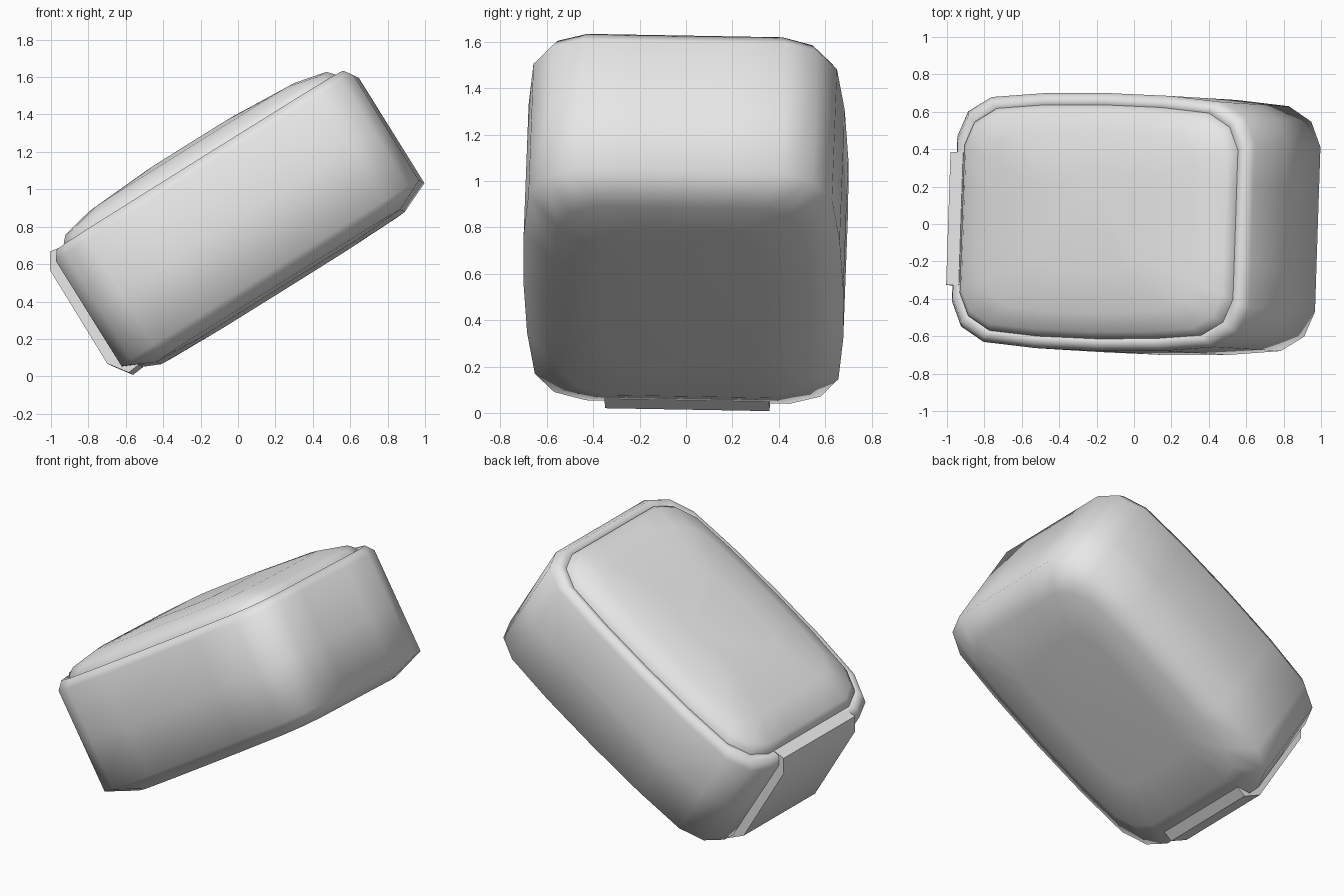
import bpy, bmesh, math
from mathutils import Matrix, Vector

cube = bpy.data.objects.get("Cube")
if cube:
    bpy.data.objects.remove(cube)

mat = bpy.data.materials.new("plain grey")
mat.use_nodes = True
mat.diffuse_color = (0.8, 0.8, 0.8, 1)
mat.node_tree.nodes["Principled BSDF"].inputs["Base Color"].default_value = (0.8, 0.8, 0.8, 1)

# Tilted frame: long axis leans up towards +x, with a slight yaw and roll
pivot = Matrix.Translation((0, 0, 0.82))
yaw_roll = Matrix.Rotation(math.radians(-1.9), 4, 'Z') @ Matrix.Rotation(math.radians(-1), 4, 'X')
TILT = pivot @ yaw_roll @ pivot.inverted() @ Matrix.Rotation(math.radians(-32), 4, 'Y')

MID = 0.447                 # centre of the case along its long axis
HALF_L, HALF_W = 0.938, 0.69
# One quarter of the bulged, rounded outline, from the end to the long side
QUARTER = [(0.938, 0.22), (0.938, 0.44), (0.875, 0.575), (0.73, 0.655), (0.40, 0.682)]


def outline():
    q = QUARTER
    pts = list(q) + [(0, HALF_W)] + [(-x, y) for x, y in reversed(q)] + [(-HALF_L, 0)]
    pts += [(-x, -y) for x, y in q] + [(0, -HALF_W)]
    pts += [(x, -y) for x, y in reversed(q)] + [(HALF_L, 0)]
    return pts


def finish(name, bm, angle):
    bmesh.ops.recalc_face_normals(bm, faces=bm.faces)
    mesh = bpy.data.meshes.new(name)
    bm.to_mesh(mesh)
    bm.free()
    mesh.transform(TILT)
    mesh.materials.append(mat)
    ob = bpy.data.objects.new(name, mesh)
    bpy.context.collection.objects.link(ob)
    bpy.ops.object.select_all(action='DESELECT')
    ob.select_set(True)
    bpy.context.view_layer.objects.active = ob
    bpy.ops.object.shade_smooth_by_angle(angle=math.radians(angle))
    return ob


def stacked_rings(name, rings, angle):
    """Loft the outline through rings of (end inset, side inset, height)."""
    bm = bmesh.new()
    loops = []
    for du, dy, v in rings:
        sx, sy = 1 - du / HALF_L, 1 - dy / HALF_W
        loops.append([bm.verts.new((MID + x * sx, y * sy, v)) for x, y in outline()])
    n = len(loops[0])
    for a, b in zip(loops, loops[1:]):
        for i in range(n):
            j = (i + 1) % n
            bm.faces.new((a[i], a[j], b[j], b[i]))
    bm.faces.new(loops[0])
    bm.faces.new(loops[-1])
    return finish(name, bm, angle)


# Case body with a softened underside and a narrow rim
stacked_rings("case_body", [
    (0.45, 0.35, 0.272), (0.17, 0.13, 0.284), (0.0, 0.0, 0.362),
    (0.0, 0.0, 0.69), (0.0, 0.0, 1.025),
    (0.035, 0.03, 1.075), (0.075, 0.06, 1.07), (0.10, 0.09, 1.05)], 70)

# Domed lid set inside the rim
stacked_rings("domed_lid", [
    (0.075, 0.06, 1.055), (0.085, 0.07, 1.085), (0.115, 0.10, 1.118),
    (0.29, 0.20, 1.16), (0.65, 0.42, 1.186)], 60)

# Hinge strap wrapped around the lower end: side profile extruded across the width
profile = [(-0.42, 1.075), (-0.492, 1.087), (-0.545, 1.002),
           (-0.550, 0.417), (-0.478, 0.315), (-0.41, 0.322)]
bm = bmesh.new()
face = bm.faces.new([bm.verts.new((u, -0.355, v)) for u, v in profile])
ext = bmesh.ops.extrude_face_region(bm, geom=[face])
bmesh.ops.translate(bm, vec=Vector((0, 0.71, 0)),
                    verts=[e for e in ext["geom"] if isinstance(e, bmesh.types.BMVert)])
finish("hinge_strap", bm, 60)
